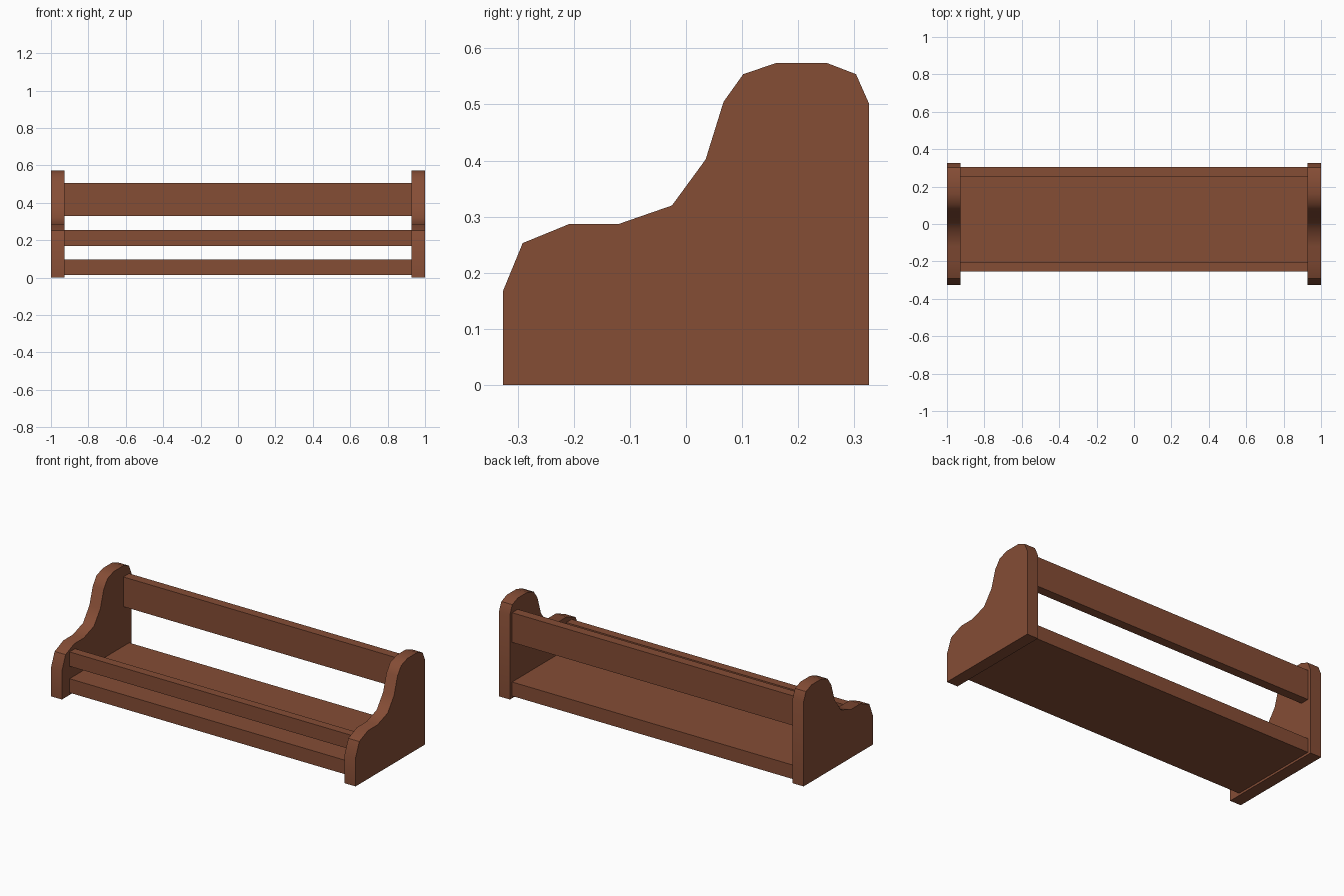
import bpy, bmesh, math

if "Cube" in bpy.data.objects:
    bpy.data.objects.remove(bpy.data.objects["Cube"])

wood = bpy.data.materials.new("reddish brown wood")
wood.diffuse_color = (0.235, 0.074, 0.036, 1)
wood.use_nodes = True
wood.node_tree.nodes["Principled BSDF"].inputs["Base Color"].default_value = wood.diffuse_color

INNER = 0.928  # inner face of the end panels


def prism(name, outline, x0, x1):
    """Extrude a (y, z) outline along x from x0 to x1."""
    bm = bmesh.new()
    face = bm.faces.new([bm.verts.new((x0, y, z)) for y, z in outline])
    ext = bmesh.ops.extrude_face_region(bm, geom=[face])
    moved = [v for v in ext["geom"] if isinstance(v, bmesh.types.BMVert)]
    bmesh.ops.translate(bm, verts=moved, vec=(x1 - x0, 0, 0))
    bmesh.ops.recalc_face_normals(bm, faces=bm.faces)
    mesh = bpy.data.meshes.new(name)
    bm.to_mesh(mesh)
    bm.free()
    mesh.materials.append(wood)
    obj = bpy.data.objects.new(name, mesh)
    bpy.context.collection.objects.link(obj)
    return obj


def board(name, y0, y1, z0, z1):
    """Straight board spanning between the end panels."""
    return prism(name, [(y0, z0), (y1, z0), (y1, z1), (y0, z1)], -INNER, INNER)


# Curved end panels: low at the front, sweeping up to a tall back
profile = [(-0.326, 0), (-0.326, 0.168), (-0.291, 0.253), (-0.208, 0.287),
           (-0.120, 0.287), (-0.025, 0.320), (0.035, 0.402), (0.067, 0.505),
           (0.102, 0.554), (0.161, 0.574), (0.251, 0.574), (0.303, 0.554),
           (0.326, 0.502), (0.326, 0)]
for side, label in ((-1, "left"), (1, "right")):
    panel = prism(label + "_end_panel", profile, side * INNER, side * 1.0)
    bpy.ops.object.select_all(action="DESELECT")
    panel.select_set(True)
    bpy.context.view_layer.objects.active = panel
    bpy.ops.object.shade_smooth_by_angle(angle=math.radians(40))

# Shelf floor and the two rails
board("shelf_floor", -0.254, 0.305, 0.013, 0.096)
board("front_rail", -0.254, -0.203, 0.170, 0.255)
board("back_rail", 0.251, 0.305, 0.331, 0.507)
